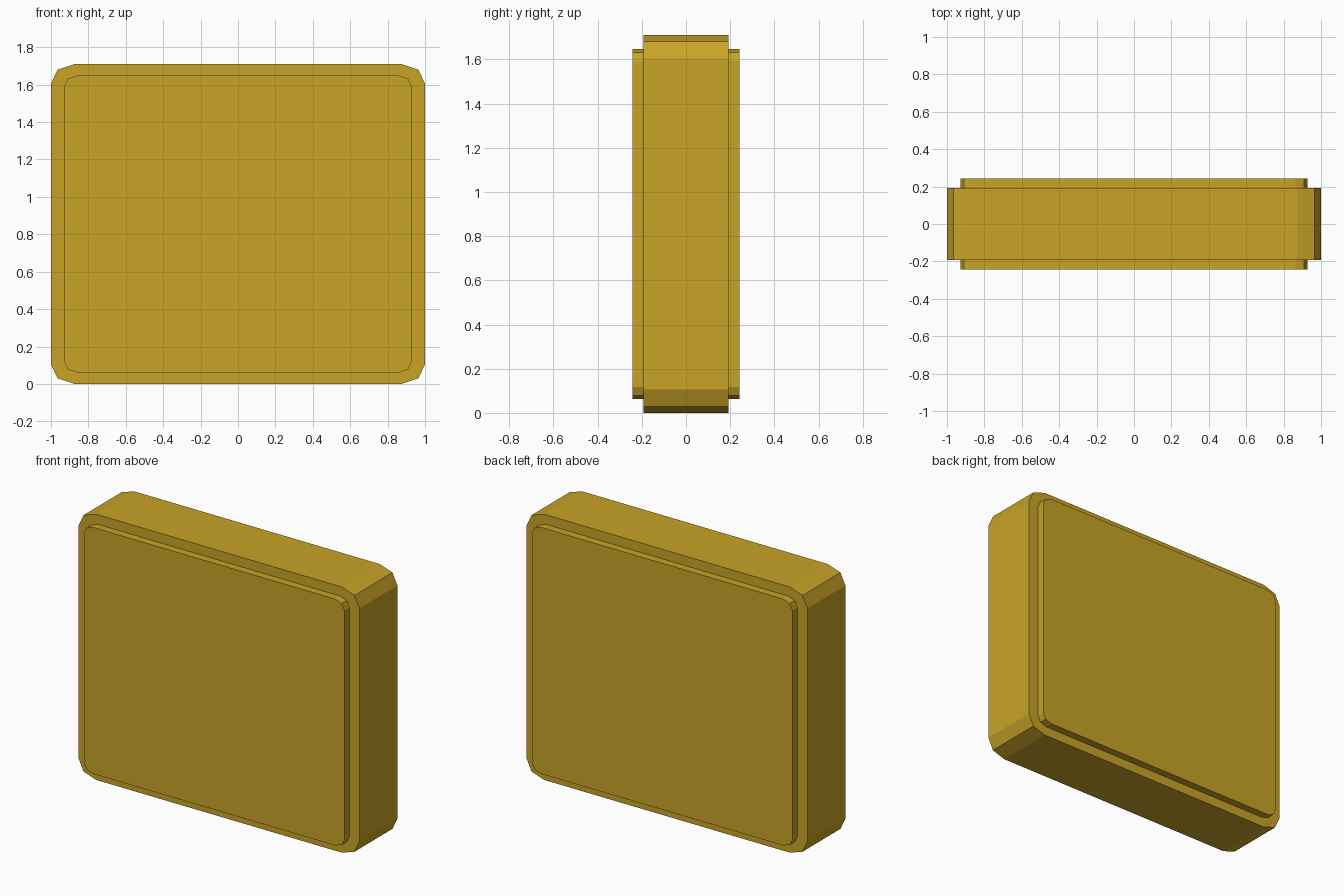
import bpy, bmesh

if "Cube" in bpy.data.objects:
    bpy.data.objects.remove(bpy.data.objects["Cube"])

MID_Z = 0.855


def outline(hx, hz, corner):
    """Closed 12-point outline: one corner profile mirrored into four corners."""
    (ax, az), (bx, bz), (cx, cz) = corner
    pts = [(hx - ax, hz - az), (hx - bx, hz - bz), (hx - cx, hz - cz)]
    half = pts + [(-x, z) for x, z in reversed(pts)]
    return half + [(-x, -z) for x, z in half]


def loft(name, rings, material):
    """Join successive outlines (y, points) with quads and cap both ends."""
    bm = bmesh.new()
    loops = [[bm.verts.new((x, y, z + MID_Z)) for x, z in pts] for y, pts in rings]
    for a, b in zip(loops, loops[1:]):
        for i in range(len(a)):
            j = (i + 1) % len(a)
            bm.faces.new((a[i], a[j], b[j], b[i]))
    bm.faces.new(loops[0])
    bm.faces.new(loops[-1])
    bmesh.ops.recalc_face_normals(bm, faces=bm.faces)
    mesh = bpy.data.meshes.new(name)
    bm.to_mesh(mesh)
    bm.free()
    mesh.materials.append(material)
    obj = bpy.data.objects.new(name, mesh)
    bpy.context.collection.objects.link(obj)
    return obj


gold = bpy.data.materials.new("gold")
gold.diffuse_color = (0.58, 0.37, 0.02, 1)
gold.use_nodes = True
gold.node_tree.nodes["Principled BSDF"].inputs["Base Color"].default_value = gold.diffuse_color

# Thick slab outline and the smaller raised panel outline
slab = outline(1.0, 0.855, [(0, 0.105), (0.035, 0.03), (0.125, 0)])
panel = outline(0.928, 0.793, [(0, 0.056), (0.019, 0.016), (0.067, 0)])

# Slab with a raised panel stepping out of the front and back
loft("slab_with_raised_panels", [
    (-0.243, panel), (-0.193, panel), (-0.193, slab),
    (0.193, slab), (0.193, panel), (0.243, panel),
], gold)
